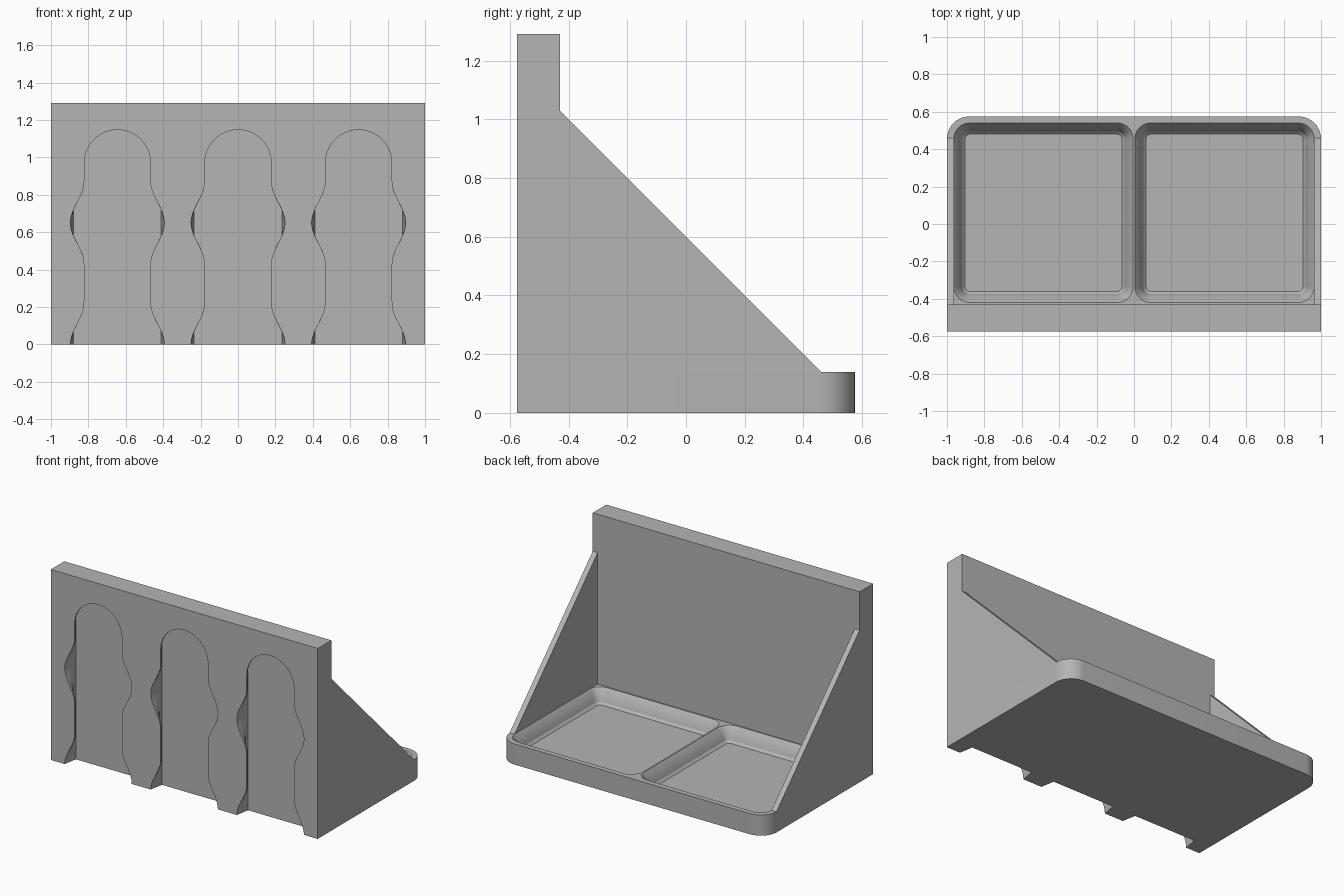
import bpy, bmesh, math
from mathutils import Vector

cube = bpy.data.objects.get("Cube")
if cube:
    bpy.data.objects.remove(cube, do_unlink=True)

GREY = (0.46, 0.46, 0.46, 1)
grey = bpy.data.materials.new("plain grey")
grey.use_nodes = True
grey.diffuse_color = GREY
grey.node_tree.nodes["Principled BSDF"].inputs["Base Color"].default_value = GREY

FRONT, PANEL_BACK, BACK = -0.575, -0.43, 0.575
HEIGHT, BASE_H = 1.29, 0.14
RAMP_STEP = 0.65


def loft(name, rings):
    """Closed solid through rings of equal point count."""
    bm = bmesh.new()
    loops = [[bm.verts.new(p) for p in ring] for ring in rings]
    for a, b in zip(loops, loops[1:]):
        for i in range(len(a)):
            j = (i + 1) % len(a)
            bm.faces.new((a[i], a[j], b[j], b[i]))
    bm.faces.new(loops[0])
    bm.faces.new(loops[-1])
    bmesh.ops.recalc_face_normals(bm, faces=bm.faces)
    mesh = bpy.data.meshes.new(name)
    bm.to_mesh(mesh)
    bm.free()
    obj = bpy.data.objects.new(name, mesh)
    mesh.materials.append(grey)
    bpy.context.collection.objects.link(obj)
    return obj


def activate(obj):
    bpy.ops.object.select_all(action='DESELECT')
    obj.select_set(True)
    bpy.context.view_layer.objects.active = obj


def cut(obj, cutter):
    activate(obj)
    mod = obj.modifiers.new("cut", 'BOOLEAN')
    mod.operation = 'DIFFERENCE'
    mod.solver = 'EXACT'
    mod.object = cutter
    bpy.ops.object.modifier_apply(modifier=mod.name)
    bpy.data.objects.remove(cutter, do_unlink=True)


def smooth(obj):
    activate(obj)
    bpy.ops.object.shade_smooth_by_angle(angle=math.radians(25))


def rounded_rect(x0, x1, y0, y1, z, front_r, back_r, steps=10):
    """Counter-clockwise outline with separate front and back corner radii."""
    pts = []
    corners = [(x1, y0, -1, -1, front_r, -90), (x1, y1, -1, 1, back_r, 0),
               (x0, y1, 1, 1, back_r, 90), (x0, y0, 1, -1, front_r, 180)]
    for x, y, sx, sy, r, start in corners:
        if r == 0:
            pts.append((x, y, z))
            continue
        for i in range(steps + 1):
            a = math.radians(start + 90 * i / steps)
            pts.append((x + sx * r + r * math.cos(a), y - sy * r + r * math.sin(a), z))
    return pts


def slot_ring(cx, depth, half, bulge, floor):
    """Keyhole outline at one depth, with widenings at regular heights."""
    top, rows = 0.97, 50
    side = []
    for i in range(rows + 1):
        z = -0.03 + (top + 0.03) * i / rows
        d = abs(z - RAMP_STEP * round(z / RAMP_STEP))
        b = 0.5 + 0.5 * math.cos(math.pi * min(d / 0.22, 1)) if z < 0.9 else 0
        side.append((max(half + bulge * b, floor), z))
    pts = [(cx + w, FRONT + depth, z) for w, z in side]
    for i in range(1, 24):
        a = math.pi * i / 24
        pts.append((cx + half * math.cos(a), FRONT + depth, top + half * math.sin(a)))
    return pts + [(cx - w, FRONT + depth, z) for w, z in reversed(side)]


# Mounting panel with three dovetail slots, open at the bottom
panel = loft("mounting_panel", [rounded_rect(-1, 1, FRONT, PANEL_BACK, z, 0, 0)
                                for z in (0, HEIGHT)])
for cx in (-0.645, 0, 0.645):
    cut(panel, loft("slot_cutter", [
        slot_ring(cx, -0.02, 0.177, 0.077, 0),
        slot_ring(cx, 0.010, 0.177, 0.073, 0),
        slot_ring(cx, 0.068, 0.234, 0.005, 0),
        slot_ring(cx, 0.096, 0.234, 0, 0)]))
smooth(panel)

# Base with rounded rear corners and two stepped trays
base = loft("tray_base", [rounded_rect(-1, 1, PANEL_BACK, BACK, z, 0, 0.12)
                          for z in (0, BASE_H)])
TRAY_STEPS = [(0, 0.16), (0, BASE_H), (0.03, 0.105), (0.045, 0.06), (0.06, 0.045)]
for x0, x1 in ((-0.963, -0.005), (0.005, 0.963)):
    cut(base, loft("tray_cutter", [
        rounded_rect(x0 + d, x1 - d, -0.42 + d, 0.54 - d, z,
                     0.085 - d, 0.085 - d) for d, z in TRAY_STEPS]))
smooth(base)

# Triangular side walls
for name, x0, x1 in (("right_side_wall", -1, -0.963), ("left_side_wall", 0.963, 1)):
    loft(name, [[(x, PANEL_BACK, BASE_H), (x, 0.46, BASE_H), (x, PANEL_BACK, 1.03)]
                for x in (x0, x1)])
